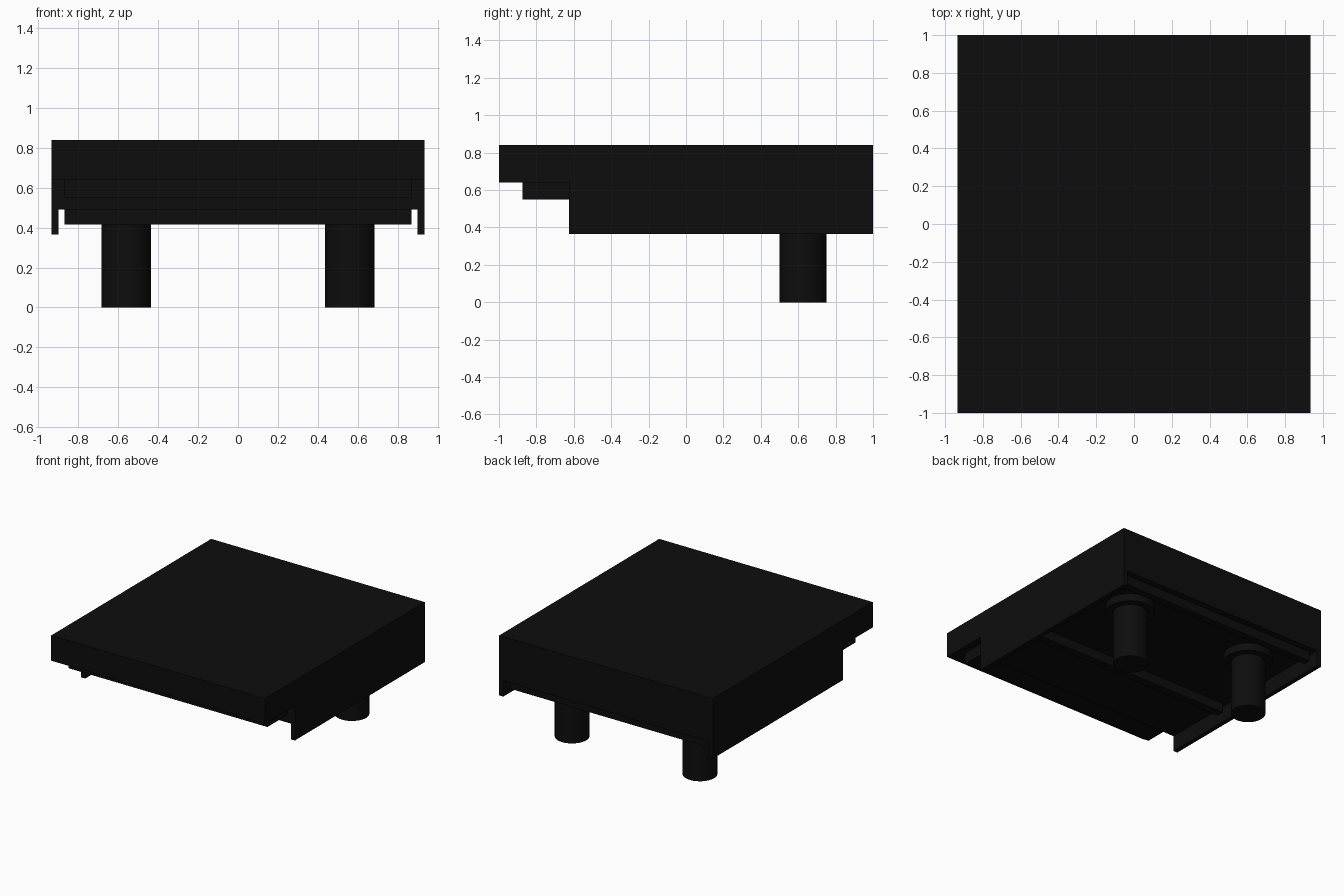
import bpy
import math

cube = bpy.data.objects.get("Cube")
if cube:
    bpy.data.objects.remove(cube, do_unlink=True)

black = bpy.data.materials.new("matte black")
black.use_nodes = True
colour = (0.004, 0.004, 0.004, 1)
black.diffuse_color = colour
black.node_tree.nodes["Principled BSDF"].inputs["Base Color"].default_value = colour


def box(name, x, y, z):
    """Box from (low, high) ranges on each axis."""
    ranges = (x, y, z)
    bpy.ops.mesh.primitive_cube_add(size=1, location=[(a + b) / 2 for a, b in ranges])
    ob = bpy.context.object
    ob.name = name
    ob.scale = [b - a for a, b in ranges]
    bpy.ops.object.transform_apply(location=False, rotation=False, scale=True)
    ob.data.materials.append(black)
    return ob


def cylinder(name, x, y, z, radius):
    """Upright round part between two heights."""
    low, high = z
    bpy.ops.mesh.primitive_cylinder_add(vertices=32, radius=radius, depth=high - low,
                                        location=(x, y, (low + high) / 2))
    ob = bpy.context.object
    ob.name = name
    ob.data.materials.append(black)
    bpy.ops.object.shade_smooth_by_angle(angle=math.radians(30))
    return ob


half_width = 0.935
inner_width = 0.87
deck = 0.49       # underside of the main body
rib_bottom = 0.415
full = (-half_width, half_width)
inner = (-inner_width, inner_width)

# Stepped body, thinner toward the front
box("top_slab", full, (-1, 1), (0.64, 0.84))
box("front_step", inner, (-0.875, -0.625), (0.55, 0.64))
box("main_body", full, (-0.625, 1), (deck, 0.64))

# Cross ribs under the body
box("back_rib", inner, (0.89, 0.95), (rib_bottom, deck))
box("middle_rib", inner, (-0.09, -0.03), (rib_bottom, deck))

# Side skirts and round pegs with collars
for side, sign in (("left", 1), ("right", -1)):
    edges = sorted((sign * 0.9, sign * half_width))
    box(side + "_skirt", edges, (-0.625, 1), (0.365, deck))
    cylinder(side + "_peg_collar", sign * 0.56, 0.625, (0.43, deck), 0.18)
    cylinder(side + "_peg", sign * 0.56, 0.625, (0, deck), 0.125)
